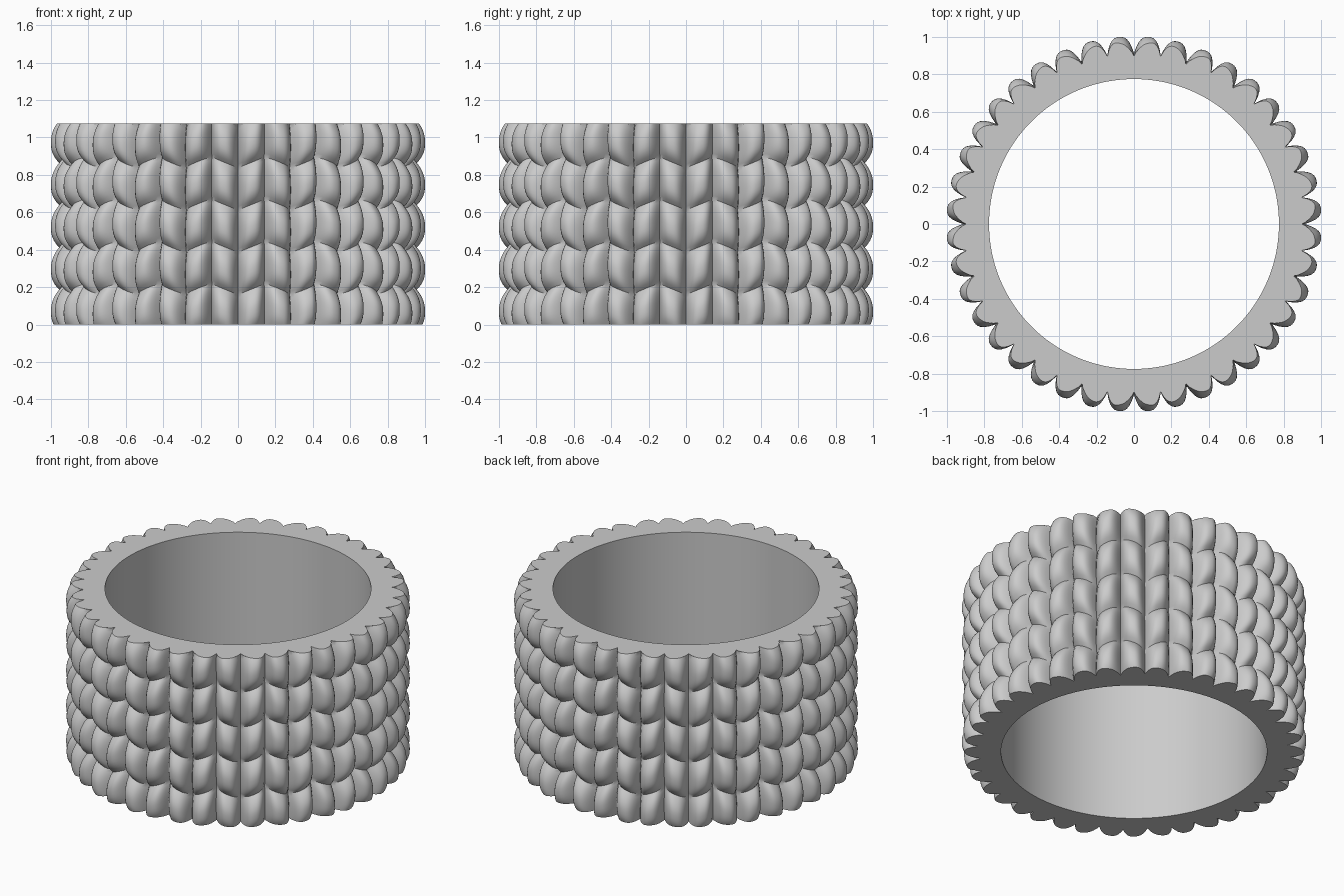
import bpy, bmesh, math

cube = bpy.data.objects.get("Cube")
if cube:
    bpy.data.objects.remove(cube, do_unlink=True)

HEIGHT = 1.075      # total height
INNER = 0.775       # bore radius
COLUMNS = 40        # scale columns around the ring
ACROSS = 12         # samples across one scale
PITCH = 0.226       # height of one scale row
UP = 12             # samples up one scale
ZIG = 0.03          # zigzag of the row borders
FIRST = -0.036      # mean height of the lowest border


def surface(index, row):
    """Point of the scaly outer wall; rows follow the zigzag borders."""
    column, step = divmod(index, ACROSS)
    s = step / ACROSS
    angle = (column + s) * math.tau / COLUMNS
    rise = s if column % 2 == 0 else 1 - s
    border = FIRST + ZIG * (2 * rise - 1)
    z = min(max(border + row / UP * PITCH, 0), HEIGHT)
    f = ((z - border) / PITCH) % 1
    t = 2 * f - 1
    bulge = 1 - abs(t) ** (2.8 if t < 0 else 2.1)
    lobe = 1 - abs(2 * s - 1) ** 2.7
    r = 0.893 + 0.02 * bulge + lobe * (0.06 + 0.03 * bulge)
    return r * math.cos(angle), r * math.sin(angle), z


def bore(index, z):
    angle = index * math.tau / (COLUMNS * ACROSS)
    return INNER * math.cos(angle), INNER * math.sin(angle), z


# Ring: scaly outer wall, flat rims and smooth bore as one closed loop of rows
count = COLUMNS * ACROSS
bm = bmesh.new()
loops = [[bm.verts.new(surface(i, row)) for i in range(count)]
         for row in range(-UP, 6 * UP + 1)]
loops.append([bm.verts.new(bore(i, HEIGHT)) for i in range(count)])
loops.append([bm.verts.new(bore(i, 0)) for i in range(count)])
for k, low in enumerate(loops):
    high = loops[(k + 1) % len(loops)]
    for i in range(count):
        j = (i + 1) % count
        bm.faces.new((low[i], low[j], high[j], high[i]))
bmesh.ops.remove_doubles(bm, verts=bm.verts[:], dist=0.0002)
bmesh.ops.recalc_face_normals(bm, faces=bm.faces[:])

mesh = bpy.data.meshes.new("scaly_ring")
bm.to_mesh(mesh)
bm.free()
ring = bpy.data.objects.new("scaly_ring", mesh)
bpy.context.collection.objects.link(ring)

# Plain grey material
grey = bpy.data.materials.new("light_grey")
grey.use_nodes = True
colour = (0.6, 0.6, 0.6, 1)
grey.diffuse_color = colour
grey.node_tree.nodes["Principled BSDF"].inputs["Base Color"].default_value = colour
mesh.materials.append(grey)

bpy.ops.object.select_all(action="DESELECT")
ring.select_set(True)
bpy.context.view_layer.objects.active = ring
bpy.ops.object.shade_smooth_by_angle(angle=math.radians(32))
